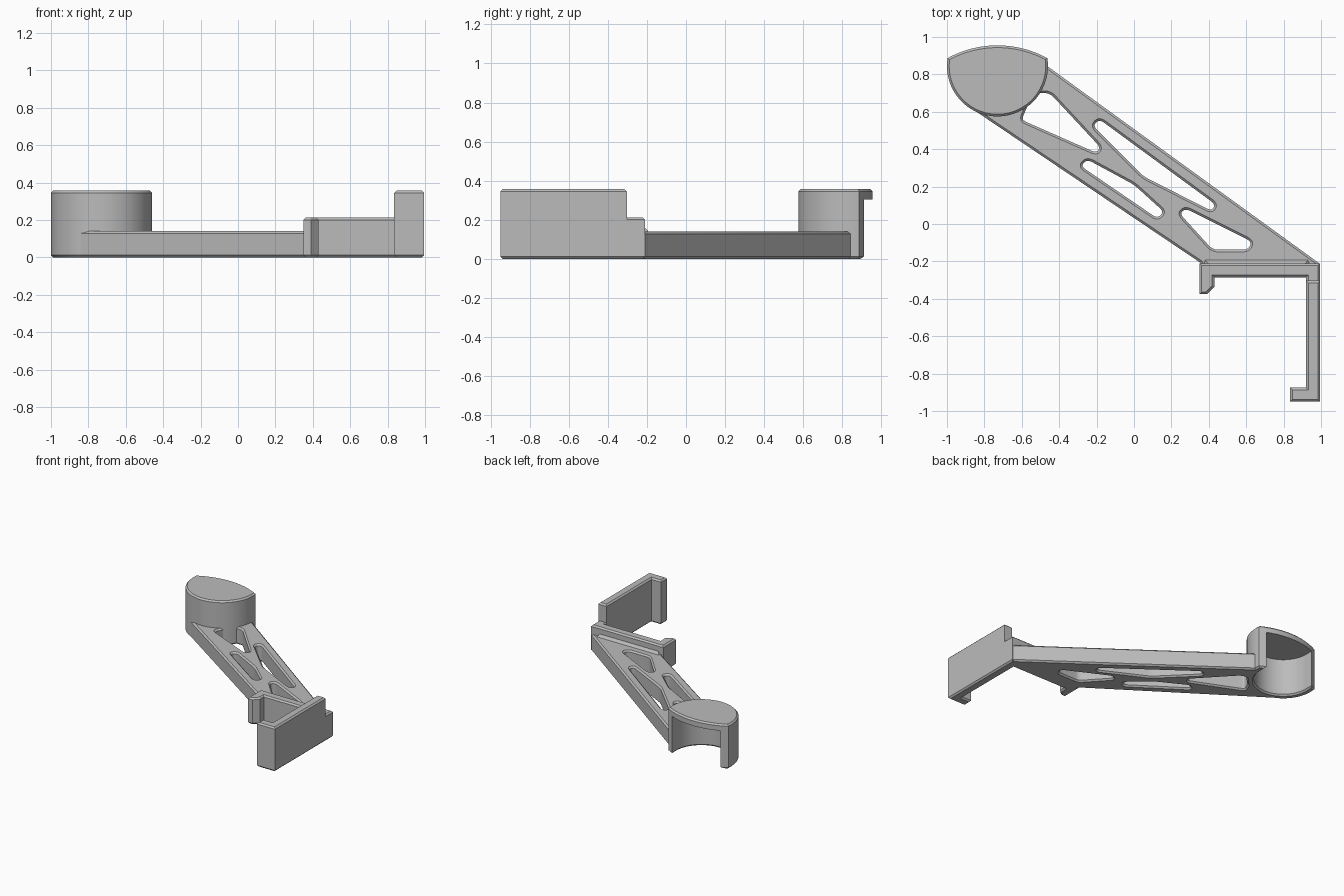
import bpy, bmesh, math
from mathutils import Vector

if "Cube" in bpy.data.objects:
    bpy.data.objects.remove(bpy.data.objects["Cube"])

grey = bpy.data.materials.new("plain grey")
grey.use_nodes = True
grey.diffuse_color = (0.5, 0.5, 0.5, 1)
grey.node_tree.nodes["Principled BSDF"].inputs["Base Color"].default_value = (0.5, 0.5, 0.5, 1)

EDGE = 0.012  # chamfer size


def arc(cx, cy, r, start, end, n):
    angles = [math.radians(start + (end - start) * i / n) for i in range(n + 1)]
    return [(cx + r * math.cos(a), cy + r * math.sin(a)) for a in angles]


def rounded(points, r, n=6):
    """Replace each corner by a small curve."""
    pts = [Vector(p) for p in points]
    out = []
    for i, p in enumerate(pts):
        a, b = pts[i - 1] - p, pts[(i + 1) % len(pts)] - p
        a = p + a.normalized() * min(r, a.length * 0.48)
        b = p + b.normalized() * min(r, b.length * 0.48)
        for k in range(n + 1):
            t = k / n
            out.append(a * (1 - t) ** 2 + p * 2 * t * (1 - t) + b * t ** 2)
    return out


def offset(points, d):
    """Grow (d > 0) or shrink an outline that runs counter-clockwise."""
    out = []
    for i, p in enumerate(points):
        e1 = (p - points[i - 1]).normalized()
        e2 = (points[(i + 1) % len(points)] - p).normalized()
        n1, n2 = Vector((e1.y, -e1.x)), Vector((e2.y, -e2.x))
        out.append(p + (n1 + n2) * d / max(1 + n1.dot(n2), 0.3))
    return out


def prism(name, points, levels):
    """Stack an outline at (height, growth) levels and close it."""
    pts = [Vector(p) for p in points]
    if sum(pts[i - 1].cross(pts[i]) for i in range(len(pts))) < 0:
        pts.reverse()
    bm = bmesh.new()
    rings = [[bm.verts.new((p.x, p.y, z)) for p in offset(pts, d)] for z, d in levels]
    bm.faces.new(rings[0][::-1])
    bm.faces.new(rings[-1])
    for low, high in zip(rings, rings[1:]):
        for i in range(len(pts)):
            bm.faces.new((low[i - 1], low[i], high[i], high[i - 1]))
    mesh = bpy.data.meshes.new(name)
    bm.to_mesh(mesh)
    bm.free()
    mesh.materials.append(grey)
    obj = bpy.data.objects.new(name, mesh)
    bpy.context.collection.objects.link(obj)
    return obj


def chamfered(height):
    return [(0, -EDGE), (EDGE, 0), (height - EDGE, 0), (height, -EDGE)]


def combine(target, other, operation):
    bpy.context.view_layer.objects.active = target
    mod = target.modifiers.new("combine", "BOOLEAN")
    mod.operation, mod.solver, mod.object = operation, "EXACT", other
    bpy.ops.object.modifier_apply(modifier=mod.name)


def remove(obj):
    bpy.data.objects.remove(obj)


# Slanted arm with rounded truss openings
ARM_H = 0.14
arm = prism("arm", [(-0.85, 0.605), (0.355, -0.207), (0.37, -0.25), (0.97, -0.25),
                    (0.99, -0.21), (-0.465, 0.845), (-0.73, 0.85)], chamfered(ARM_H))
openings = [
    [(-0.60, 0.56), (-0.575, 0.545), (-0.2, 0.38), (-0.18, 0.41), (-0.45, 0.70), (-0.54, 0.70)],
    [(-0.22, 0.525), (-0.185, 0.56), (0.435, 0.105), (0.415, 0.07), (0.05, 0.255)],
    [(-0.285, 0.31), (-0.25, 0.345), (0.0, 0.21), (0.16, 0.065), (0.125, 0.03)],
    [(0.245, 0.055), (0.275, 0.083), (0.63, -0.095), (0.61, -0.137), (0.42, -0.137)],
]
flare = [(-0.01, 0.022), (EDGE, 0), (ARM_H - EDGE, 0), (ARM_H + 0.01, 0.022)]
for points in openings:
    cutter = prism("opening_cutter", rounded(points, 0.03), flare)
    combine(arm, cutter, "DIFFERENCE")
    remove(cutter)

# Capped cup, open below and at the back
CX, CY = -0.73, 0.845
outline = arc(CX, CY, 0.27, 172.5, 367.5, 56) + arc(CX, 0.399, 0.556, 61.2, 118.8, 24)
cup = prism("cup", outline, chamfered(0.357))
cavity = prism("cavity_cutter", arc(CX, CY, 0.217, 180, 360, 48)
               + [(CX + 0.217, 1.1), (CX - 0.217, 1.1)],
               [(-0.01, 0.022), (EDGE, 0), (0.305, 0)])
for part in (cup, arm):
    combine(part, cavity, "DIFFERENCE")
remove(cavity)

# Clip: cross bar with a short catch, and a tall side plate with a hook
clip = prism("clip", [(0.35, -0.21), (0.35, -0.375), (0.39, -0.375), (0.43, -0.335),
                      (0.43, -0.285), (0.92, -0.285), (0.92, -0.875), (0.835, -0.875),
                      (0.835, -0.95), (0.995, -0.95), (0.995, -0.21)], chamfered(0.213))
plate = prism("side_plate", [(0.92, -0.303), (0.92, -0.875), (0.835, -0.875), (0.835, -0.95),
                             (0.995, -0.95), (0.995, -0.303)],
              [(0.1, 0), (0.357 - EDGE, 0), (0.357, -EDGE)])
combine(clip, plate, "UNION")
remove(plate)

# Sloped strip joining the arm to the cross bar
strip = prism("joint_strip", [(0.37, -0.25), (0.95, -0.25), (0.93, -0.192), (0.38, -0.192)],
              [(0.12, 0), (ARM_H, 0), (0.16, -0.018)])

bpy.ops.object.select_all(action="DESELECT")
for part in (arm, cup, clip, strip):
    part.select_set(True)
bpy.context.view_layer.objects.active = arm
bpy.ops.object.shade_smooth_by_angle(angle=math.radians(25))
